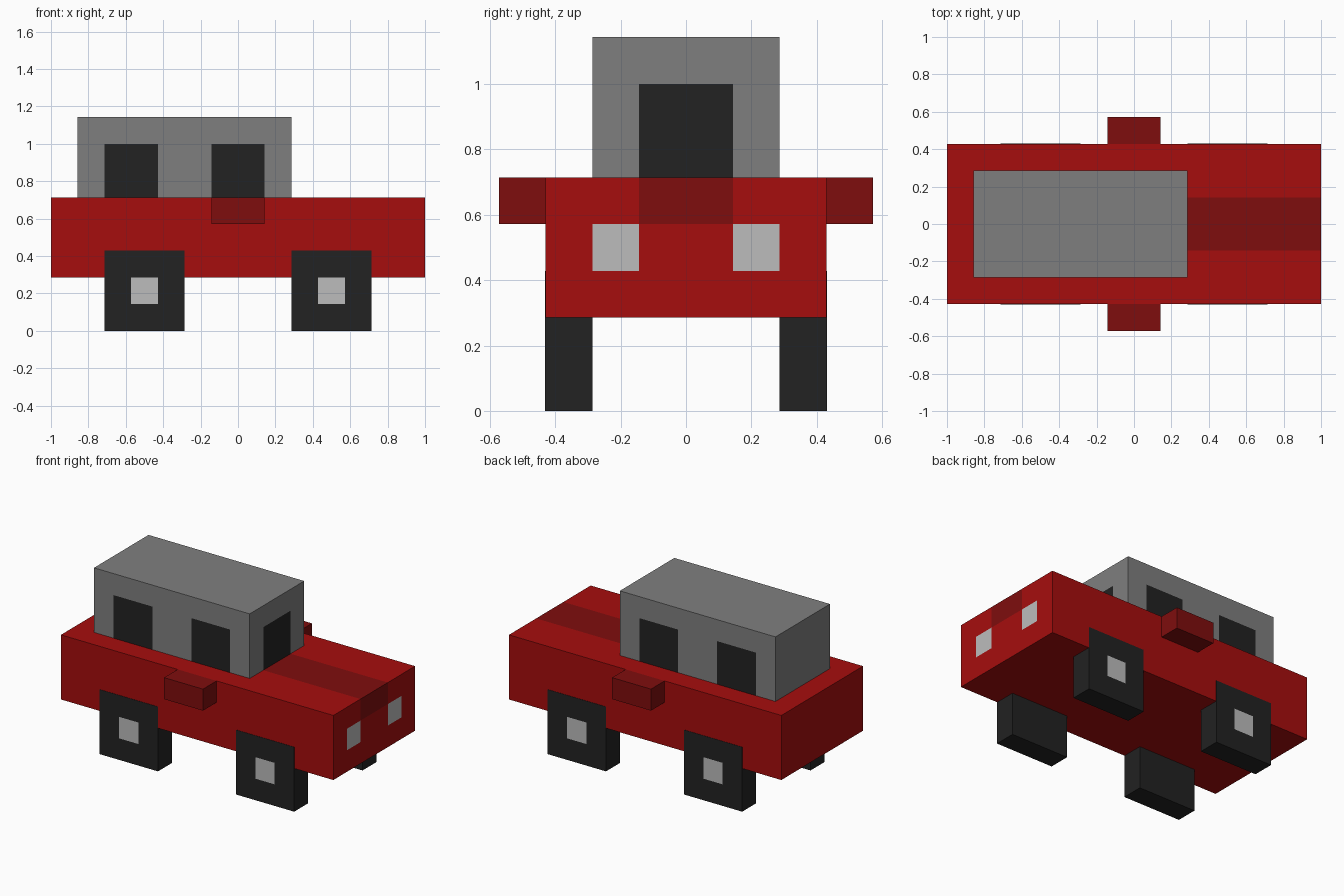
import bpy
import bmesh
from mathutils import Vector

cube = bpy.data.objects.get("Cube")
if cube:
    bpy.data.objects.remove(cube, do_unlink=True)

U = 1 / 7  # block size; all part sizes below are in blocks


def material(name, r, g, b):
    m = bpy.data.materials.new(name)
    m.use_nodes = True
    m.diffuse_color = (r, g, b, 1)
    m.node_tree.nodes["Principled BSDF"].inputs["Base Color"].default_value = (r, g, b, 1)
    return m


red = material("body red", 0.381, 0.004, 0.004)
dark_red = material("dark red", 0.212, 0.004, 0.004)
grey = material("cabin grey", 0.212, 0.212, 0.212)
black = material("black", 0.016, 0.016, 0.016)
silver = material("silver", 0.503, 0.503, 0.503)


def block(name, lo, hi, base, patches=()):
    """Box from lo to hi; each patch (lo, hi, colour) cuts and paints the faces inside it."""
    lo, hi = Vector(lo), Vector(hi)
    bm = bmesh.new()
    bmesh.ops.create_cube(bm, size=1)
    for v in bm.verts:
        v.co = (lo + hi) / 2 + v.co * (hi - lo)

    # Cut along the borders of every patch
    for p_lo, p_hi, _ in patches:
        for axis in range(3):
            normal = Vector([float(i == axis) for i in range(3)])
            for c in (p_lo[axis], p_hi[axis]):
                if lo[axis] < c < hi[axis]:
                    bmesh.ops.bisect_plane(
                        bm, geom=bm.verts[:] + bm.edges[:] + bm.faces[:],
                        plane_co=normal * c, plane_no=normal)

    # Paint by face position
    mats = [base]
    for p_lo, p_hi, colour in patches:
        if colour not in mats:
            mats.append(colour)
        for f in bm.faces:
            c = f.calc_center_median()
            if all(p_lo[i] - 0.001 < c[i] < p_hi[i] + 0.001 for i in range(3)):
                f.material_index = mats.index(colour)

    bmesh.ops.scale(bm, vec=(U, U, U), verts=bm.verts)
    bmesh.ops.recalc_face_normals(bm, faces=bm.faces)
    mesh = bpy.data.meshes.new(name)
    bm.to_mesh(mesh)
    bm.free()
    for m in mats:
        mesh.materials.append(m)
    obj = bpy.data.objects.new(name, mesh)
    bpy.context.collection.objects.link(obj)
    return obj


# Body with bonnet stripe and headlights
block("body", (-7, -3, 2), (7, 3, 5), red, [
    ((2, -1, 5), (7, 1, 5), dark_red),
    ((7, -1, 4), (7, 1, 5), dark_red),
    ((7, -2, 3), (7, -1, 4), silver),
    ((7, 1, 3), (7, 2, 4), silver),
])

# Cabin with side windows and windscreen
windows = [((x, y, 5), (x + 2, y, 7), black) for x in (-5, -1) for y in (-2, 2)]
windows.append(((2, -1, 5), (2, 1, 7), black))
block("cabin", (-6, -2, 5), (2, 2, 8), grey, windows)

# Wheels with hubcaps on the outer side, and wing mirrors
for side, s in (("right", -1), ("left", 1)):
    outer = 3.015 * s
    y0, y1 = sorted((2 * s, outer))
    for end, x in (("rear", -5), ("front", 2)):
        block(f"{end}_{side}_wheel", (x, y0, 0), (x + 3, y1, 3), black,
              [((x + 1, outer, 1), (x + 2, outer, 2), silver)])
    m0, m1 = sorted((3 * s, 4 * s))
    block(f"{side}_mirror", (-1, m0, 4), (1, m1, 5), dark_red)
